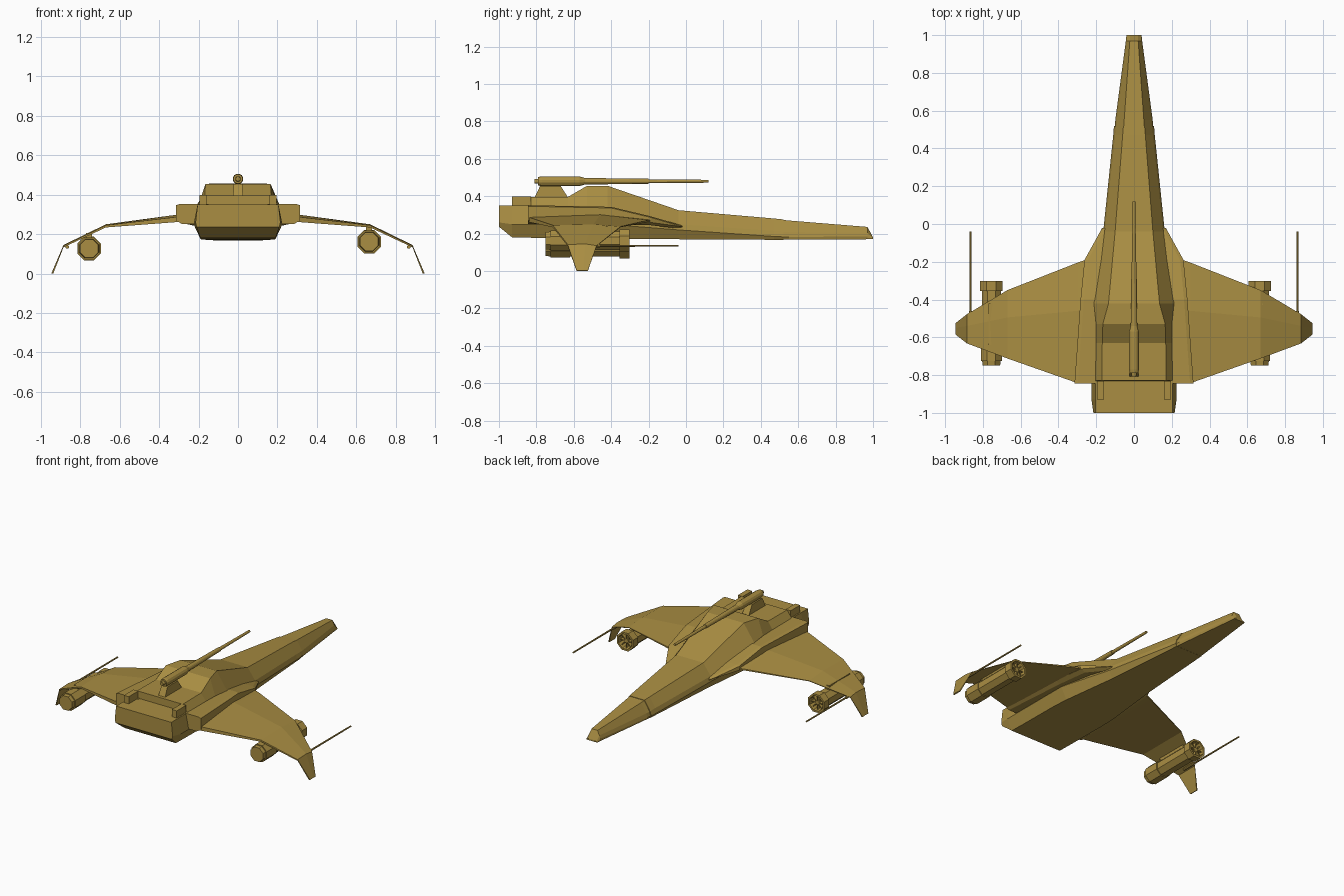
import bpy, bmesh
from math import sin, cos, pi
from mathutils import Matrix

if "Cube" in bpy.data.objects:
    bpy.data.objects.remove(bpy.data.objects["Cube"])

mat = bpy.data.materials.new("tan_paint")
mat.diffuse_color = (0.40, 0.27, 0.055, 1)
mat.use_nodes = True
mat.node_tree.nodes["Principled BSDF"].inputs["Base Color"].default_value = mat.diffuse_color


def finish(name, bm):
    bmesh.ops.remove_doubles(bm, verts=bm.verts, dist=1e-5)
    bmesh.ops.recalc_face_normals(bm, faces=bm.faces)
    me = bpy.data.meshes.new(name)
    bm.to_mesh(me)
    bm.free()
    me.materials.append(mat)
    ob = bpy.data.objects.new(name, me)
    bpy.context.collection.objects.link(ob)
    return ob


def loft(name, rings):
    """Skin a list of equal-length closed rings and cap both ends."""
    bm = bmesh.new()
    vs = [[bm.verts.new(p) for p in r] for r in rings]
    n = len(vs[0])
    for a, b in zip(vs, vs[1:]):
        for i in range(n):
            j = (i + 1) % n
            bm.faces.new((a[i], a[j], b[j], b[i]))
    bm.faces.new(vs[0])
    bm.faces.new(vs[-1])
    return finish(name, bm)


def hull(name, sections):
    """Each section: y, then (half width, z) from top to bottom, mirrored in x."""
    rings = []
    for y, *pts in sections:
        rings.append([(x, y, z) for x, z in pts] + [(-x, y, z) for x, z in reversed(pts)])
    return loft(name, rings)


def turned(name, x, z, profile, sides):
    """Tube along y from (y, radius) pairs."""
    return loft(name, [[(x + r * cos(2 * pi * (i + .5) / sides), y,
                         z + r * sin(2 * pi * (i + .5) / sides)) for i in range(sides)]
                       for y, r in profile])


def box(name, c, s, rot=0):
    bm = bmesh.new()
    bmesh.ops.create_cube(bm, size=1, matrix=Matrix.Translation(c)
                          @ Matrix.Rotation(rot, 4, 'Y') @ Matrix.Diagonal((*s, 1)))
    return finish(name, bm)


def mirror_x(ob):
    ob.modifiers.new("mirror", 'MIRROR')


# Main fuselage with stepped rear deck and raised spine
hull("fuselage", [
    (-1.0, (.19, .35), (.205, .35), (.215, .26), (.21, .237)),
    (-.93, (.19, .35), (.205, .35), (.225, .25), (.19, .18)),
    (-.83, (.19, .35), (.205, .35), (.225, .25), (.19, .178)),
    (-.829, (.17, .397), (.205, .35), (.225, .25), (.19, .178)),
    (-.63, (.168, .397), (.20, .35), (.225, .25), (.19, .176)),
    (-.53, (.165, .455), (.20, .35), (.225, .25), (.19, .175)),
    (-.42, (.135, .456), (.212, .345), (.225, .25), (.185, .173)),
    (-.04, (.10, .325), (.155, .25), (.163, .22), (.14, .17)),
    (.47, (.06, .281), (.10, .215), (.11, .185), (.10, .167)),
    (.52, (.056, .276), (.097, .212), (.106, .183), (.097, .167))])

# Slimmer nose tip
hull("nose", [
    (.46, (.057, .279), (.10, .212), (.106, .183), (.10, .168)),
    (.55, (.052, .270), (.091, .208), (.099, .182), (.092, .168)),
    (.97, (.022, .236), (.036, .205), (.043, .185), (.043, .17)),
    (1.0, (.02, .18), (.036, .176), (.04, .173), (.04, .17))])

# Rear deck posts
mirror_x(box("deck_post", (.178, -.88, .373), (.036, .10, .05)))

# Wing root fairings
mirror_x(loft("wing_root", [
    [(.15, y, zt), (x - .018, y, zt), (x, y, zt - .006), (x, y, zm), (x - .03, y, zb), (.15, y, zb)]
    for y, x, zt, zm, zb in [(-.845, .315, .352, .27, .252), (-.40, .283, .343, .265, .25),
                             (-.19, .262, .293, .26, .245), (-.02, .168, .243, .24, .225)]]))

# Drooping wings: x, leading y, trailing y, top z, thickness
stations = [(.20, -.17, -.845, .31, .045), (.30, -.205, -.842, .30, .038), (.67, -.35, -.712, .25, .016),
            (.885, -.478, -.632, .145, .012), (.945, -.525, -.585, .004, .004)]
rings = []
for x, le, te, z, t in stations:
    m = le + (te - le) * .4
    rings.append([(x, le, z - t * .75), (x, m, z), (x, te, z - t * .3),
                  (x, te, z - t), (x, m, z - t), (x, le, z - t)])
rings[-1] = [(x - (.008 if i > 2 else 0), y, z) for i, (x, y, z) in enumerate(rings[-1])]
mirror_x(loft("wing", rings))

# Octagonal engine pods, set at different spots on each wing
for side, x, z, top in (("left", -.755, .127, .205), ("right", .665, .162, .24)):
    turned(side + "_pod", x, z, [(-.75, .040), (-.75, .050), (-.725, .053), (-.725, .060), (-.62, .060),
                                 (-.62, .054), (-.355, .054), (-.355, .065), (-.302, .065),
                                 (-.302, .052), (-.35, .045)], 8)
    turned(side + "_pod_hub", x, z, [(-.36, .018), (-.315, .014)], 8)
    for k in range(4):
        box(f"{side}_pod_blade_{k}", (x, -.33, z), (.108, .03, .006), k * pi / 4)
    box(side + "_pod_pylon", (x, -.53, (z + top) / 2 + .015), (.03, .22, top - z - .03))

# Wing tip guns
mirror_x(turned("wing_gun", .866, .135, [(-.56, .009), (-.46, .009), (-.46, .006), (-.04, .005)], 8))

# Dorsal turret: mount, body and long barrel
hull("turret_mount", [
    (-.81, (.025, .392), (.025, .388)), (-.78, (.022, .455), (.025, .388)),
    (-.67, (.022, .455), (.025, .388)), (-.63, (.025, .392), (.025, .388))])
turned("turret_gun", 0, .48, [(-.81, .012), (-.79, .014), (-.79, .024), (-.77, .027), (-.57, .027),
                              (-.54, .018), (-.20, .014), (-.20, .011), (.12, .008)], 12)
